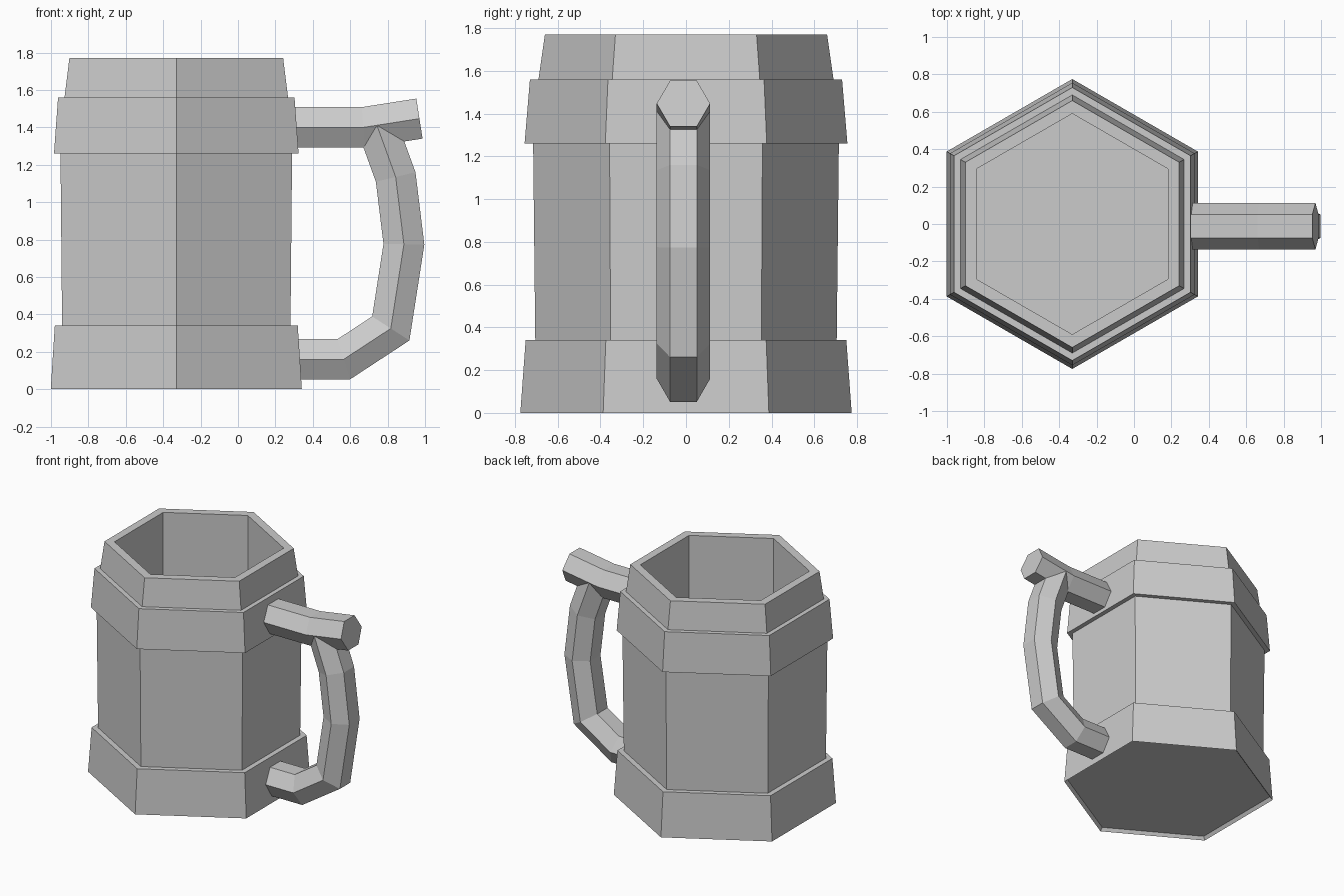
import bpy, bmesh
from math import pi, cos, sin
from mathutils import Vector

if "Cube" in bpy.data.objects:
    bpy.data.objects.remove(bpy.data.objects["Cube"])

CX = -0.33      # axis of the hexagonal mug
HY = -0.012     # centre plane of the handle


def make_object(name, bm):
    bmesh.ops.recalc_face_normals(bm, faces=bm.faces)
    me = bpy.data.meshes.new(name)
    bm.to_mesh(me)
    bm.free()
    ob = bpy.data.objects.new(name, me)
    bpy.context.collection.objects.link(ob)
    return ob


def skin(name, rings):
    """Bridge six-point rings in order and cap both ends."""
    bm = bmesh.new()
    vs = [[bm.verts.new(p) for p in ring] for ring in rings]
    for a, b in zip(vs, vs[1:]):
        for i in range(6):
            j = (i + 1) % 6
            bm.faces.new((a[i], a[j], b[j], b[i]))
    bm.faces.new(vs[0])
    bm.faces.new(vs[-1])
    return make_object(name, bm)


def hex_ring(r, z):
    return [(CX + r * sin(i * pi / 3), r * cos(i * pi / 3), z) for i in range(6)]


def hex_tube(name, path, r=0.125):
    """Sweep a hexagon, corners on +-y, along an x-z path with mitred bends."""
    pts = [Vector(p) for p in path]
    rings = []
    for k, p in enumerate(pts):
        d_in = (p - pts[k - 1]).normalized() if k else None
        d_out = (pts[k + 1] - p).normalized() if k + 1 < len(pts) else None
        d_in, d_out = d_in or d_out, d_out or d_in
        t = (d_in + d_out).normalized()
        n = Vector((-t.y, t.x)) / t.dot(d_in)
        ring = []
        for i in range(6):
            a = i * pi / 3
            q = p + n * r * sin(a)
            ring.append((q.x, HY + r * cos(a), q.y))
        rings.append(ring)
    return skin(name, rings)


# Mug: slightly recessed underside, base band, body, upper band, rim, hollow
profile = [(0.755, 0.025), (0.775, 0), (0.75, 0.34), (0.705, 0.34),
           (0.715, 1.26), (0.755, 1.26), (0.73, 1.56), (0.69, 1.56),
           (0.66, 1.77), (0.59, 1.77), (0.59, 0.15)]
skin("mug_body", [hex_ring(r, z) for r, z in profile])

# Handle: top bar with thumb rest, and curved grip running back to the base
hex_tube("handle_top_bar", [(0.28, 1.40), (0.67, 1.40), (0.97, 1.447)])
hex_tube("handle_grip", [(0.745, 1.405), (0.843, 1.135), (0.887, 0.775),
                         (0.817, 0.325), (0.565, 0.16), (0.29, 0.16)])
